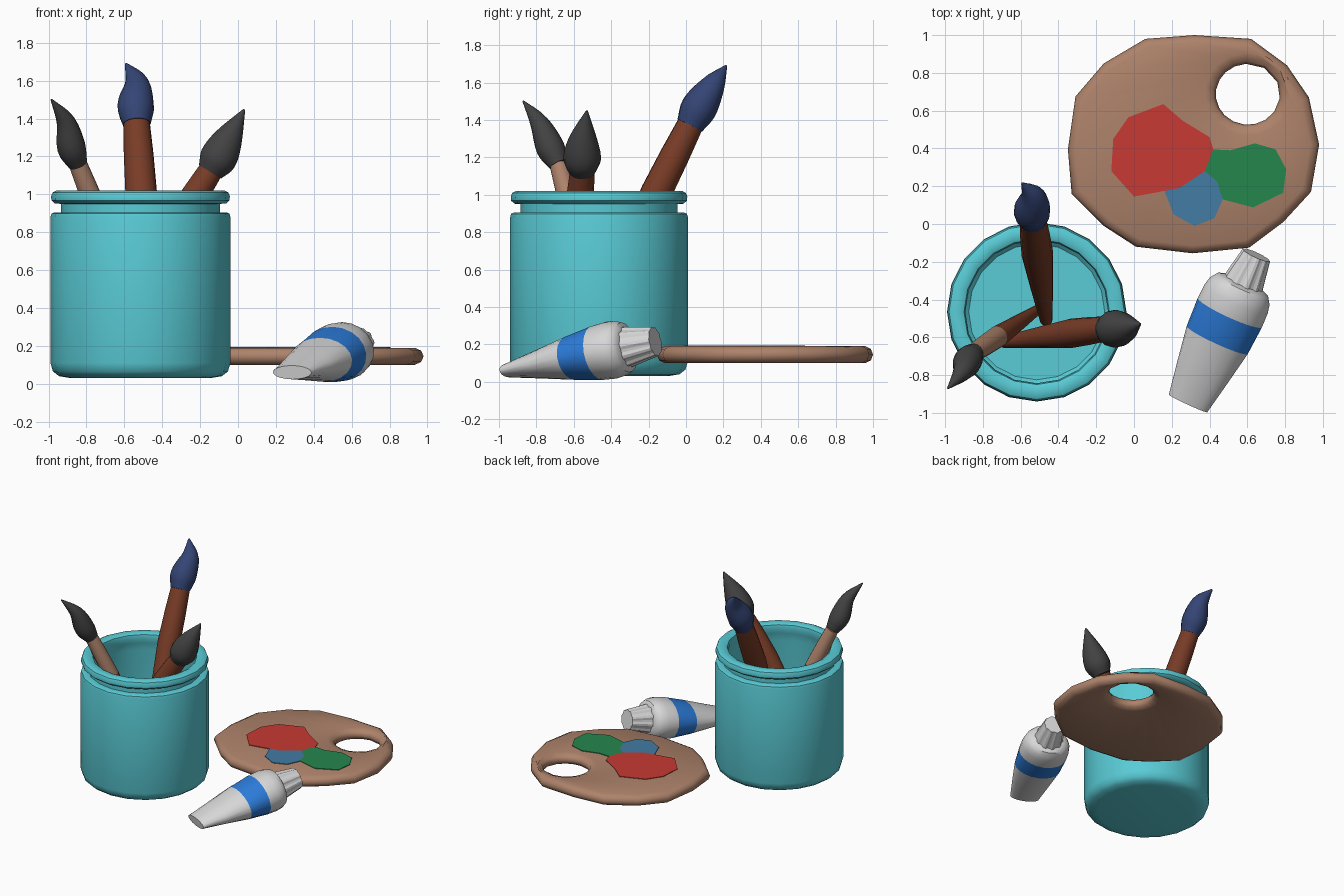
import bpy, bmesh, math
from mathutils import Vector

if "Cube" in bpy.data.objects:
    bpy.data.objects.remove(bpy.data.objects["Cube"])


def material(name, r, g, b):
    m = bpy.data.materials.new(name)
    m.diffuse_color = (r, g, b, 1)
    m.use_nodes = True
    m.node_tree.nodes["Principled BSDF"].inputs["Base Color"].default_value = m.diffuse_color
    return m


TEAL = material("teal", .10, .60, .67)
WOOD = material("light wood", .42, .225, .145)
BROWN = material("brown", .19, .045, .02)
NAVY = material("navy", .035, .06, .18)
CHARCOAL = material("charcoal", .055, .055, .055)
SILVER = material("silver", .68, .68, .68)
BAND = material("band blue", .025, .20, .70)
RED = material("paint red", .58, .042, .035)
GREEN = material("paint green", .018, .24, .075)
BLUE = material("paint blue", .055, .20, .37)


def loft(name, rings, mats, seg_mat=None, cap=True, loop=False, angle=40):
    """Skin a list of equal-length rings; seg_mat gives a material slot per band."""
    bm = bmesh.new()
    vs = [[bm.verts.new(p) for p in ring] for ring in rings]
    n = len(vs[0])
    for k in range(len(vs) if loop else len(vs) - 1):
        a, b = vs[k], vs[(k + 1) % len(vs)]
        for i in range(n):
            j = (i + 1) % n
            f = bm.faces.new((a[i], a[j], b[j], b[i]))
            f.material_index = seg_mat[k] if seg_mat else 0
    if cap and not loop:
        bm.faces.new(vs[0])
        bm.faces.new(vs[-1]).material_index = seg_mat[-1] if seg_mat else 0
    bmesh.ops.recalc_face_normals(bm, faces=bm.faces)
    me = bpy.data.meshes.new(name)
    bm.to_mesh(me)
    bm.free()
    ob = bpy.data.objects.new(name, me)
    bpy.context.collection.objects.link(ob)
    for m in mats:
        me.materials.append(m)
    if angle:
        bpy.ops.object.select_all(action='DESELECT')
        ob.select_set(True)
        bpy.context.view_layer.objects.active = ob
        bpy.ops.object.shade_smooth_by_angle(angle=math.radians(angle))
    return ob


def circle(c, u, v, n, ru, rv=None):
    rv = ru if rv is None else rv
    return [c + u * ru * math.cos(2 * math.pi * i / n) + v * rv * math.sin(2 * math.pi * i / n)
            for i in range(n)]


def sweep(name, pts, mats, seg_mat=None, n=14):
    """Round section along 4D points (x, y, z, radius)."""
    rings = []
    for i, p in enumerate(pts):
        t = (pts[min(i + 1, len(pts) - 1)] - pts[max(i - 1, 0)]).xyz.normalized()
        u = t.cross(Vector((0.3, 1, 0))).normalized()
        rings.append(circle(p.xyz, u, t.cross(u), n, p.w))
    return loft(name, rings, mats, seg_mat)


def smooth_path(pts, steps=4):
    p = [2 * pts[0] - pts[1]] + pts + [2 * pts[-1] - pts[-2]]
    out = []
    for k in range(1, len(p) - 2):
        a, b, c, d = p[k - 1:k + 3]
        for s in range(steps):
            t = s / steps
            out.append(.5 * (2 * b + (c - a) * t + (2 * a - 5 * b + 4 * c - d) * t * t
                             + (3 * b - a - 3 * c + d) * t ** 3))
    return out + [pts[-1]]


X, Y, Z = Vector((1, 0, 0)), Vector((0, 1, 0)), Vector((0, 0, 1))

# Jar: turned profile, outside then inside
profile = [(.37, .03), (.43, .04), (.462, .065), (.475, .11), (.475, .88), (.47, .898), (.455, .905),
           (.42, .905), (.42, .95), (.452, .952), (.47, .968), (.472, .99), (.464, 1.01), (.445, 1.02),
           (.405, 1.02), (.385, 1.01), (.378, .98), (.39, .94), (.40, .88), (.40, .15), (.36, .11)]
loft("jar", [circle(Vector((-.515, -.465, z)), X, Y, 20, r) for r, z in profile], [TEAL])


# Brushes: tapered handle plus curved bristle head
def brush(name, foot, scale, head, colour, ferrule):
    foot = Vector(foot)
    head = [Vector(h) for h in head]
    top = head[0].xyz
    pts = []
    for t, r in ((0, .033), (.33, .06), (.66, .084), (.85, .079), (1, .071)):
        pts.append(Vector((*foot.lerp(top, t), r * scale)))
    sweep(name + "_handle", pts, [BROWN, ferrule], [0, 0, 1, 1])
    sweep(name + "_bristles", smooth_path(head), [colour])


brush("tall_brush", (-.465, -.51, .31), 1,
      [(-.535, .02, 1.37, .074), (-.54, .07, 1.465, .097), (-.535, .145, 1.585, .066), (-.592, .215, 1.69, .006)],
      NAVY, BROWN)
brush("left_brush", (-.49, -.44, .27), .69,
      [(-.845, -.68, 1.16, .052), (-.88, -.725, 1.25, .076), (-.91, -.785, 1.385, .05), (-.985, -.87, 1.50, .005)],
      CHARCOAL, WOOD)
brush("right_brush", (-.69, -.625, .27), .93,
      [(-.148, -.555, 1.12, .07), (-.105, -.555, 1.19, .1), (-.05, -.55, 1.295, .078), (.033, -.53, 1.448, .006)],
      CHARCOAL, BROWN)

# Palette: closed ring section between the outline and the thumb hole
outline = [(.98, .42), (.926, .67), (.81, .84), (.62, .98), (.32, 1.0), (.06, .98), (-.16, .85), (-.31, .675),
           (-.35, .395), (-.33, .16), (-.16, -.01), (.01, -.12), (.31, -.155), (.61, -.125), (.79, .01), (.937, .17)]
N = len(outline)
hc, pc = Vector((.603, .687, 0)), Vector((.315, .42, 0))
outline = [Vector((x, y, 0)) for x, y in outline]
start = math.atan2(outline[0].y - hc.y, outline[0].x - hc.x)
angles = []
for i, p in enumerate(outline):
    turn = (math.atan2(p.y - hc.y, p.x - hc.x) - start) % (2 * math.pi)
    angles.append(start + .5 * turn + .5 * 2 * math.pi * i / N)


def outer(s, z):
    return [pc + (p - pc) * s + Z * z for p in outline]


def hole(r, z):
    return [hc + Vector((math.cos(a), math.sin(a) * .95, 0)) * r + Z * z for a in angles]


loft("palette", [outer(1, .145), outer(.98, .175), outer(.93, .19), hole(.23, .19), hole(.185, .175),
                 hole(.17, .145), hole(.185, .115), hole(.23, .10), outer(.93, .10), outer(.98, .115)],
     [WOOD], loop=True, angle=60)

# Paint blobs: thin plates on the palette
blobs = {
    "red_paint": (RED, [(-.03, .565), (.155, .635), (.26, .545), (.40, .46), (.42, .395), (.375, .28),
                        (.24, .19), (0, .145), (-.12, .28), (-.11, .45)]),
    "green_paint": (GREEN, [(.42, .395), (.51, .39), (.64, .427), (.75, .395), (.805, .29), (.79, .165),
                            (.63, .088), (.47, .13), (.44, .225), (.375, .28)]),
    "blue_paint": (BLUE, [(.375, .28), (.44, .225), (.47, .13), (.425, .03), (.32, -.01), (.21, .05),
                          (.16, .178), (.24, .19)])}
for name, (mat, pts) in blobs.items():
    loft(name, [[Vector((x, y, z)) for x, y in pts] for z in (.188, .195)], [mat], angle=0)

# Paint tube: flat crimped end growing to a round shoulder, with a colour band
axis = Vector((.418, .908, 0))
side = Vector((.908, -.418, 0))
tilt = .18
long_dir = (axis + Z * tilt).normalized()
up = side.cross(long_dir).normalized()


def on_axis(s):
    return Vector((.286, -.95, .06)) + (axis + Z * tilt) * s


sections = [(0, .112, .037), (.18, .145, .076), (.37, .178, .118), (.53, .187, .148), (.61, .184, .155),
            (.655, .174, .15), (.69, .15, .135), (.705, .11, .10)]
loft("paint_tube", [circle(on_axis(s), side, up, 20, w, h) for s, w, h in sections],
     [SILVER, BAND], [0, 0, 1, 0, 0, 0, 0])

# Ridged tube cap
cap_rings = []
for s, r in ((.69, .112), (.865, .08)):
    c = on_axis(s)
    ring = circle(c, side, up, 40, r)
    cap_rings.append([c + (p - c) * (1 if i % 4 < 2 else .93) for i, p in enumerate(ring)])
loft("tube_cap", cap_rings, [SILVER], angle=0)
